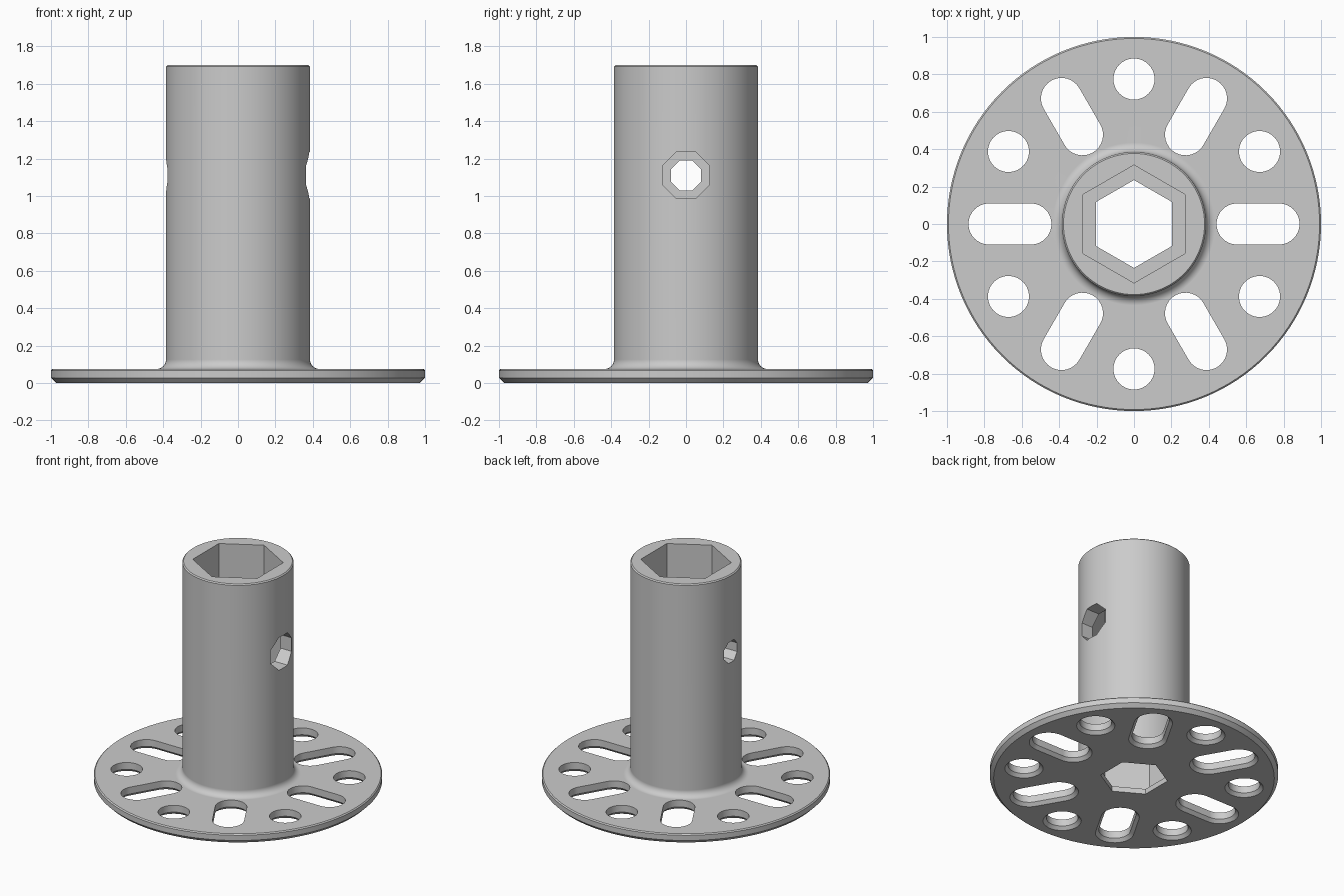
import bpy, bmesh
from math import pi, sin, cos, radians
from mathutils import Matrix

cube = bpy.data.objects.get("Cube")
if cube:
    bpy.data.objects.remove(cube, do_unlink=True)

grey = bpy.data.materials.new("light grey plastic")
grey.use_nodes = True
colour = (0.6, 0.6, 0.6, 1)
grey.diffuse_color = colour
grey.node_tree.nodes["Principled BSDF"].inputs["Base Color"].default_value = colour


def ring(r, sides, start=0.0):
    """Regular polygon outline."""
    return [(r * cos(start + 2 * pi * i / sides), r * sin(start + 2 * pi * i / sides))
            for i in range(sides)]


def slot(r, half, steps=16):
    """Rounded slot outline lying along x."""
    pts = []
    for side in (1, -1):
        for i in range(steps + 1):
            a = -pi / 2 + pi * i / steps
            pts.append((side * (half + r * cos(a)), side * r * sin(a)))
    return pts


def loft(name, sections, matrix=Matrix()):
    """Closed solid through a stack of (z, outline) sections."""
    bm = bmesh.new()
    loops = [[bm.verts.new((x, y, z)) for x, y in pts] for z, pts in sections]
    n = len(loops[0])
    for low, high in zip(loops, loops[1:]):
        for i in range(n):
            j = (i + 1) % n
            bm.faces.new((low[i], low[j], high[j], high[i]))
    bm.faces.new(loops[0][::-1])
    bm.faces.new(loops[-1])
    bm.transform(matrix)
    bmesh.ops.recalc_face_normals(bm, faces=bm.faces)
    mesh = bpy.data.meshes.new(name)
    bm.to_mesh(mesh)
    bm.free()
    mesh.materials.append(grey)
    obj = bpy.data.objects.new(name, mesh)
    bpy.context.collection.objects.link(obj)
    return obj


# Flange and tube turned as one body, with a fillet between them
TUBE, TOP, PLATE, FILLET = 0.385, 1.7, 0.075, 0.05
profile = [(0.973, 0), (1, 0.027), (1, PLATE - 0.008), (0.992, PLATE)]
for k in range(9):
    a = pi / 2 * k / 8
    profile.append((TUBE + FILLET * (1 - sin(a)), PLATE + FILLET * (1 - cos(a))))
profile += [(TUBE, TOP - 0.008), (TUBE - 0.008, TOP)]
hub = loft("flanged_hub", [(z, ring(r, 128)) for r, z in profile])

cutters = []

# Hexagonal socket with a narrow stop lip at the base
cutters.append(loft("socket_cutter", [(z, ring(0.315, 6, pi / 2)) for z in (0.04, 2)]))
cutters.append(loft("lip_cutter", [(z, ring(0.235, 6, pi / 2)) for z in (-0.1, 0.2)]))

# Octagonal cross holes, large on the left and small on the right
for name, flat, direction in (("large_hole", 0.125, 90), ("small_hole", 0.08, -90)):
    place = Matrix.Translation((0, 0, 1.11)) @ Matrix.Rotation(radians(direction), 4, 'Y')
    outline = ring(flat / cos(pi / 8), 8, pi / 8)
    cutters.append(loft(name + "_cutter", [(z, outline) for z in (0.1, 0.6)], place))

# Alternating slots and round holes, chamfered underneath
for k in range(12):
    half, centre = (0.112, 0.663) if k % 2 == 0 else (0, 0.775)
    outlines = [(-0.02, 0.153), (0.023, 0.11), (0.2, 0.11)]
    place = Matrix.Rotation(k * pi / 6, 4, 'Z') @ Matrix.Translation((centre, 0, 0))
    if half:
        sections = [(z, slot(r, half)) for z, r in outlines]
    else:
        sections = [(z, ring(r, 32)) for z, r in outlines]
    cutters.append(loft("flange_hole_cutter", sections, place))

# Cut everything out of the hub
bpy.ops.object.select_all(action='DESELECT')
hub.select_set(True)
bpy.context.view_layer.objects.active = hub
for cutter in cutters:
    cutter.hide_render = True
    mod = hub.modifiers.new("cut", 'BOOLEAN')
    mod.operation = 'DIFFERENCE'
    mod.solver = 'EXACT'
    mod.object = cutter
    bpy.ops.object.modifier_apply(modifier=mod.name)
    bpy.data.objects.remove(cutter, do_unlink=True)

# Smooth round surfaces, crisp edges, flat plate faces
bpy.ops.object.shade_smooth_by_angle(angle=radians(30))
weighted = hub.modifiers.new("weighted normals", 'WEIGHTED_NORMAL')
weighted.keep_sharp = True
